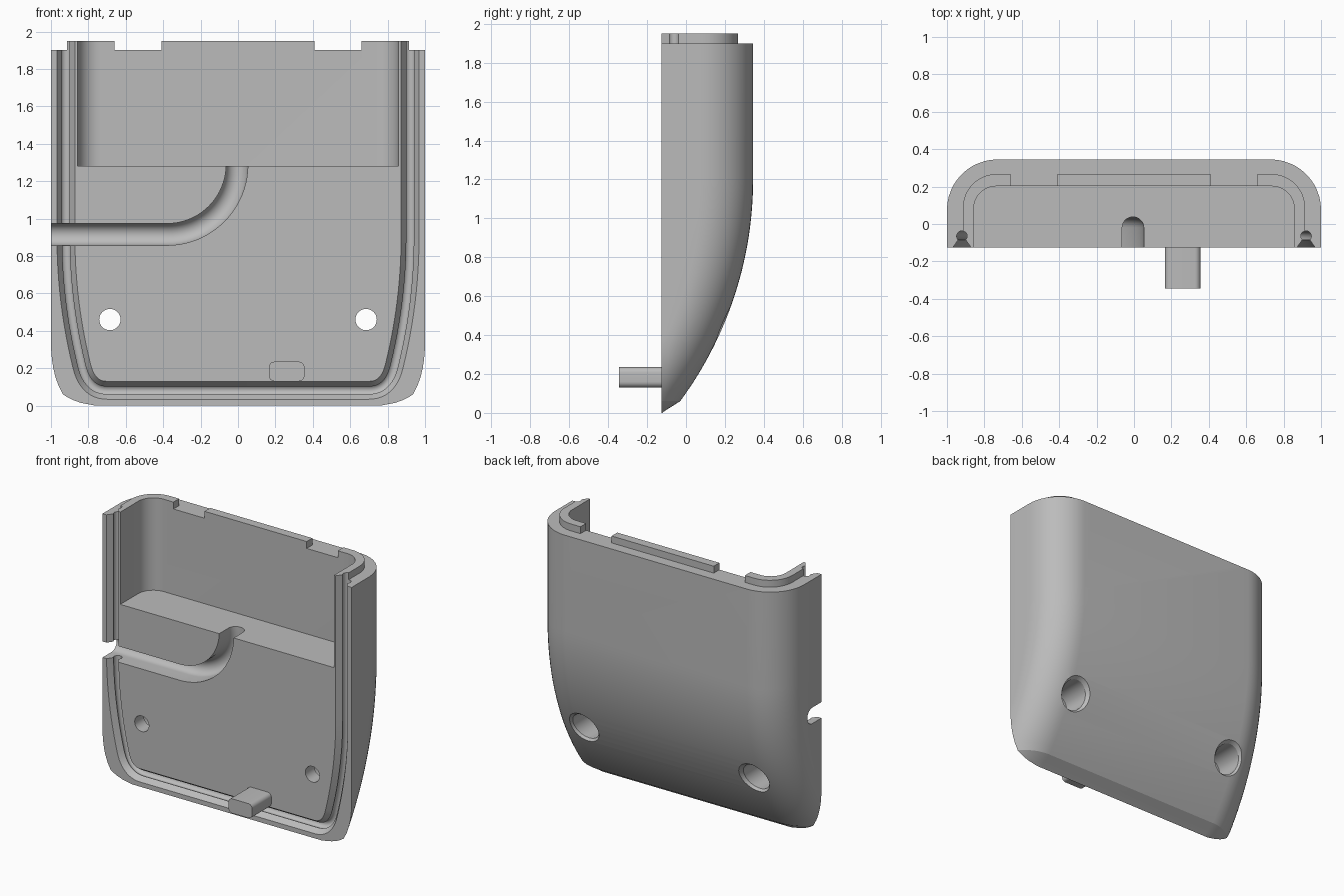
import bpy
import bmesh
from math import sin, cos, asin, sqrt, pi, radians

if "Cube" in bpy.data.objects:
    bpy.data.objects.remove(bpy.data.objects["Cube"], do_unlink=True)

FRONT, BACK, TOP = -0.125, 0.345, 1.9

grey = bpy.data.materials.new("plain grey")
grey.use_nodes = True
grey.diffuse_color = (0.5, 0.5, 0.5, 1)
grey.node_tree.nodes["Principled BSDF"].inputs["Base Color"].default_value = grey.diffuse_color


def skin(name, rings):
    """Closed solid through rings of equal point count."""
    bm = bmesh.new()
    rows = [[bm.verts.new(p) for p in ring] for ring in rings]
    n = len(rows[0])
    for a, b in zip(rows, rows[1:]):
        for i in range(n):
            j = (i + 1) % n
            bm.faces.new((a[i], a[j], b[j], b[i]))
    bm.faces.new(rows[0])
    bm.faces.new(rows[-1])
    bmesh.ops.remove_doubles(bm, verts=bm.verts, dist=1e-5)
    bmesh.ops.recalc_face_normals(bm, faces=bm.faces)
    mesh = bpy.data.meshes.new(name)
    bm.to_mesh(mesh)
    bm.free()
    mesh.materials.append(grey)
    ob = bpy.data.objects.new(name, mesh)
    bpy.context.collection.objects.link(ob)
    return ob


def box(name, x0, x1, y0, y1, z0, z1):
    return skin(name, [[(x0, y0, z), (x1, y0, z), (x1, y1, z), (x0, y1, z)] for z in (z0, z1)])


def d_section(z, back, half, r, front=FRONT, steps=12):
    """Rounded-back section, cut off by the front plane."""
    depth = back - front
    a0 = asin((r - depth) / r) if depth < r else 0
    arc = [a0 + (pi / 2 - a0) * i / steps for i in range(steps + 1)]
    side = [(half - r + r * cos(a), back - r + r * sin(a)) for a in arc]
    side.insert(0, (side[0][0], front))
    return [(x, y, z) for x, y in side] + [(-x, y, z) for x, y in reversed(side)]


def sweep(name, path, section):
    """Sweep an (offset, y) section along an (x, z) path."""
    rings = []
    for i, (x, z) in enumerate(path):
        a, b = path[max(i - 1, 0)], path[min(i + 1, len(path) - 1)]
        tx, tz = b[0] - a[0], b[1] - a[1]
        length = sqrt(tx * tx + tz * tz)
        rings.append([(x - o * tz / length, y, z + o * tx / length) for o, y in section])
    return skin(name, rings)


def combine(target, tool, operation):
    mod = target.modifiers.new(tool.name, "BOOLEAN")
    mod.operation, mod.object, mod.solver = operation, tool, "EXACT"
    bpy.context.view_layer.objects.active = target
    bpy.ops.object.modifier_apply(modifier=mod.name)
    bpy.data.objects.remove(tool, do_unlink=True)


def smooth(ob):
    bpy.ops.object.select_all(action="DESELECT")
    ob.select_set(True)
    bpy.context.view_layer.objects.active = ob
    bpy.ops.object.shade_smooth_by_angle(angle=radians(20))


# Shell: the back runs straight, then follows a large arc down to a bevelled foot
ARC_Z, ARC_R, FOOT_Z = 1.2, 1.92, 0.06


def back_at(z):
    dz = max(ARC_Z - z, 0)
    return BACK - ARC_R + sqrt(ARC_R ** 2 - dz ** 2)


heights = [FOOT_Z + (ARC_Z - FOOT_Z) * i / 24 for i in range(25)] + [TOP]
foot = back_at(FOOT_Z)
rings = [d_section(FOOT_Z * t, FRONT + (foot - FRONT) * max(t, 0.02), 1, 0.27)
         for t in (0, 0.25, 0.5, 0.75)]
rings += [d_section(z, back_at(z), 1, 0.27) for z in heights]
shell = skin("back_shell", rings)

# Raised lip on the rim, hollowed by the pocket and broken by two gaps
combine(shell, skin("lip", [d_section(z, 0.267, 0.915, 0.18) for z in (1.6, 1.95)]), "UNION")
combine(shell, skin("pocket", [d_section(z, 0.202, 0.857, 0.12, -0.3) for z in (1.28, 2.1)]),
        "DIFFERENCE")
for s in (-1, 1):
    x0, x1 = sorted((s * 0.41, s * 0.66))
    combine(shell, box("lip_gap", x0, x1, 0.1, 0.4, TOP, 2.1), "DIFFERENCE")

# Keyhole-shaped seal groove around the front face
half = [(0.92, 2.05), (0.92, 1.5), (0.92, 0.9)]
for i in range(1, 13):
    z = 0.9 - 0.69 * i / 12
    half.append((0.92 - (0.9 - z) ** 2 / 5.6, z))
start, mid, end = half[-1], (0.803, 0.082), (0.70, 0.082)
for i in range(1, 13):
    t = i / 12
    half.append(tuple((1 - t) ** 2 * a + 2 * t * (1 - t) * b + t * t * c
                      for a, b, c in zip(start, mid, end)))
path = half + [(-x, z) for x, z in reversed(half)]
bulb = [radians(-44 + 268 * i / 20) for i in range(21)]
keyhole = [(-0.048, -0.2), (0.048, -0.2), (0.048, FRONT)]
keyhole += [(0.028 * cos(a), -0.065 + 0.028 * sin(a)) for a in bulb] + [(-0.048, FRONT)]
combine(shell, sweep("seal_groove", path, keyhole), "DIFFERENCE")

# Round-bottomed cable channel from the side into the pocket
path = [(-1.2, 0.915)]
for i in range(21):
    a = pi / 2 * i / 20
    path.append((-0.38 + 0.375 * sin(a), 1.29 - 0.375 * cos(a)))
path.append((-0.005, 1.4))
u_shape = [(-0.058, -0.2), (0.058, -0.2)]
u_shape += [(0.058 * cos(pi * i / 14), -0.02 + 0.058 * sin(pi * i / 14)) for i in range(15)]
combine(shell, sweep("cable_channel", path, u_shape), "DIFFERENCE")

# Screw holes with a counterbore and a chamfered rim following the sloping back
HOLE_Z, SLOPE, FLOOR = 0.46, 0.418, -0.02
skin_y = back_at(HOLE_Z)
steps = [(-0.3, 0.057, 0), (FLOOR, 0.057, 0), (FLOOR, 0.1, 0),
         (skin_y - 0.025, 0.1, SLOPE), (skin_y, 0.12, SLOPE), (0.4, 0.12, SLOPE)]
turns = [2 * pi * i / 32 for i in range(32)]
for s in (-1, 1):
    rings = [[(s * 0.685 + r * cos(a), y + k * r * sin(a), HOLE_Z + r * sin(a)) for a in turns]
             for y, r, k in steps]
    combine(shell, skin("screw_hole", rings), "DIFFERENCE")
smooth(shell)

# Locating tab with rounded corners
corners = [(0.325, 0.205, 0), (0.195, 0.205, 1), (0.195, 0.16, 2), (0.325, 0.16, 3)]
outline = [(x + 0.03 * cos(pi / 2 * (q + i / 6)), z + 0.03 * sin(pi / 2 * (q + i / 6)))
           for x, z, q in corners for i in range(7)]
smooth(skin("locating_tab", [[(x, y, z) for x, z in outline] for y in (-0.345, FRONT + 0.01)]))
